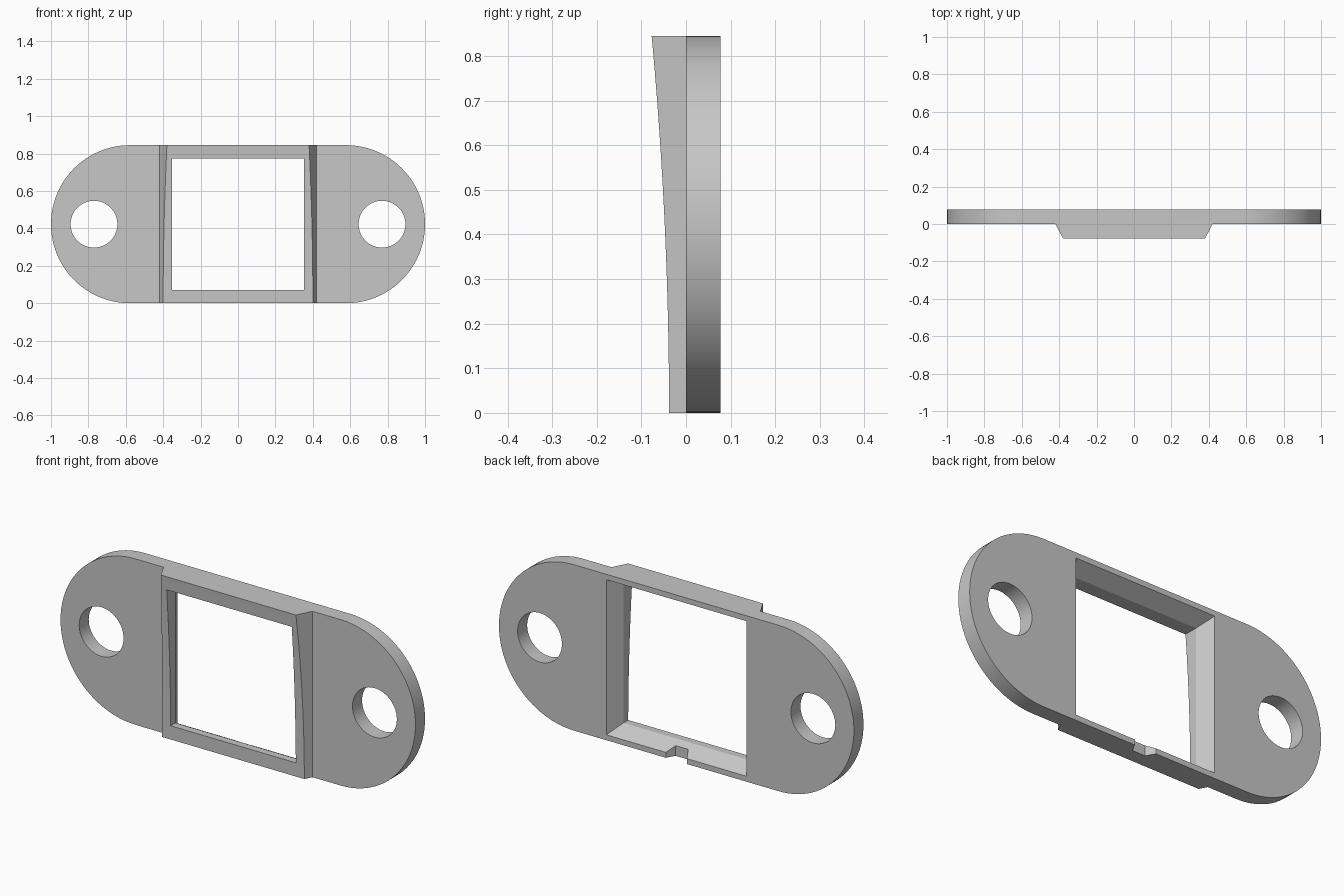
import bpy, bmesh, math

if "Cube" in bpy.data.objects:
    bpy.data.objects.remove(bpy.data.objects["Cube"], do_unlink=True)

HEIGHT = 0.845
MID = HEIGHT / 2
THICK = 0.077

grey = bpy.data.materials.new("satin_grey")
grey.use_nodes = True
colour = (0.57, 0.57, 0.57, 1)
grey.diffuse_color = colour
grey.node_tree.nodes["Principled BSDF"].inputs["Base Color"].default_value = colour


def loft(name, rings):
    """Closed solid through equal-length rings of points, capped at both ends."""
    bm = bmesh.new()
    loops = [[bm.verts.new(p) for p in ring] for ring in rings]
    for a, b in zip(loops, loops[1:]):
        for i in range(len(a)):
            j = (i + 1) % len(a)
            bm.faces.new((a[i], a[j], b[j], b[i]))
    bm.faces.new(loops[0])
    bm.faces.new(loops[-1])
    bmesh.ops.recalc_face_normals(bm, faces=bm.faces)
    mesh = bpy.data.meshes.new(name)
    bm.to_mesh(mesh)
    bm.free()
    mesh.materials.append(grey)
    ob = bpy.data.objects.new(name, mesh)
    bpy.context.collection.objects.link(ob)
    return ob


def arc(cx, r, start, end, n):
    return [(cx + r * math.cos(start + (end - start) * i / n),
             MID + r * math.sin(start + (end - start) * i / n)) for i in range(n + 1)]


def along_y(profile, y0, y1):
    return [[(x, y, z) for x, z in profile] for y in (y0, y1)]


def combine(target, tool, operation):
    bpy.context.view_layer.objects.active = target
    mod = target.modifiers.new(operation, "BOOLEAN")
    mod.operation = operation
    mod.solver = "EXACT"
    mod.object = tool
    bpy.ops.object.modifier_apply(modifier=mod.name)
    bpy.data.objects.remove(tool, do_unlink=True)


# Plate with round ends
quarter = math.pi / 2
outline = arc(1 - MID, MID, -quarter, quarter, 48) + arc(MID - 1, MID, quarter, 3 * quarter, 48)
plate = loft("mounting_plate", along_y(outline, 0, THICK))

# Raised centre with sloped sides and a concave front
rings = []
for i in range(25):
    t = i / 24
    y = -0.038 - 0.039 * t * t
    edge = 0.42 + 0.04 * y / THICK
    z = HEIGHT * t
    rings.append([(-0.42, 0, z), (-edge, y, z), (edge, y, z), (0.42, 0, z)])
combine(plate, loft("raised_centre", rings), "UNION")

# Square window, flared towards the back
window = []
for y, h in ((-0.2, 0.3525), (0, 0.3525), (2 * THICK, 0.4375)):
    window.append([(sx * h, y, MID + sz * h) for sx, sz in ((-1, -1), (1, -1), (1, 1), (-1, 1))])
combine(plate, loft("window_cutter", window), "DIFFERENCE")

# Screw holes
for side in (-1, 1):
    circle = arc(side * 0.77, 0.125, 0, 2 * math.pi, 64)[:-1]
    combine(plate, loft("hole_cutter", along_y(circle, -0.2, 0.2)), "DIFFERENCE")

# Tapered notch in the lower back rim
notch = [[(-0.035, 0.033, z), (0.035, 0.033, z), (0.06, THICK, z), (0.06, 0.1, z),
          (-0.06, 0.1, z), (-0.06, THICK, z)] for z in (-0.1, 0.1)]
combine(plate, loft("notch_cutter", notch), "DIFFERENCE")

# Smooth curves, sharp edges
bpy.ops.object.select_all(action="DESELECT")
plate.select_set(True)
bpy.context.view_layer.objects.active = plate
bpy.ops.object.shade_smooth_by_angle(angle=math.radians(25))
